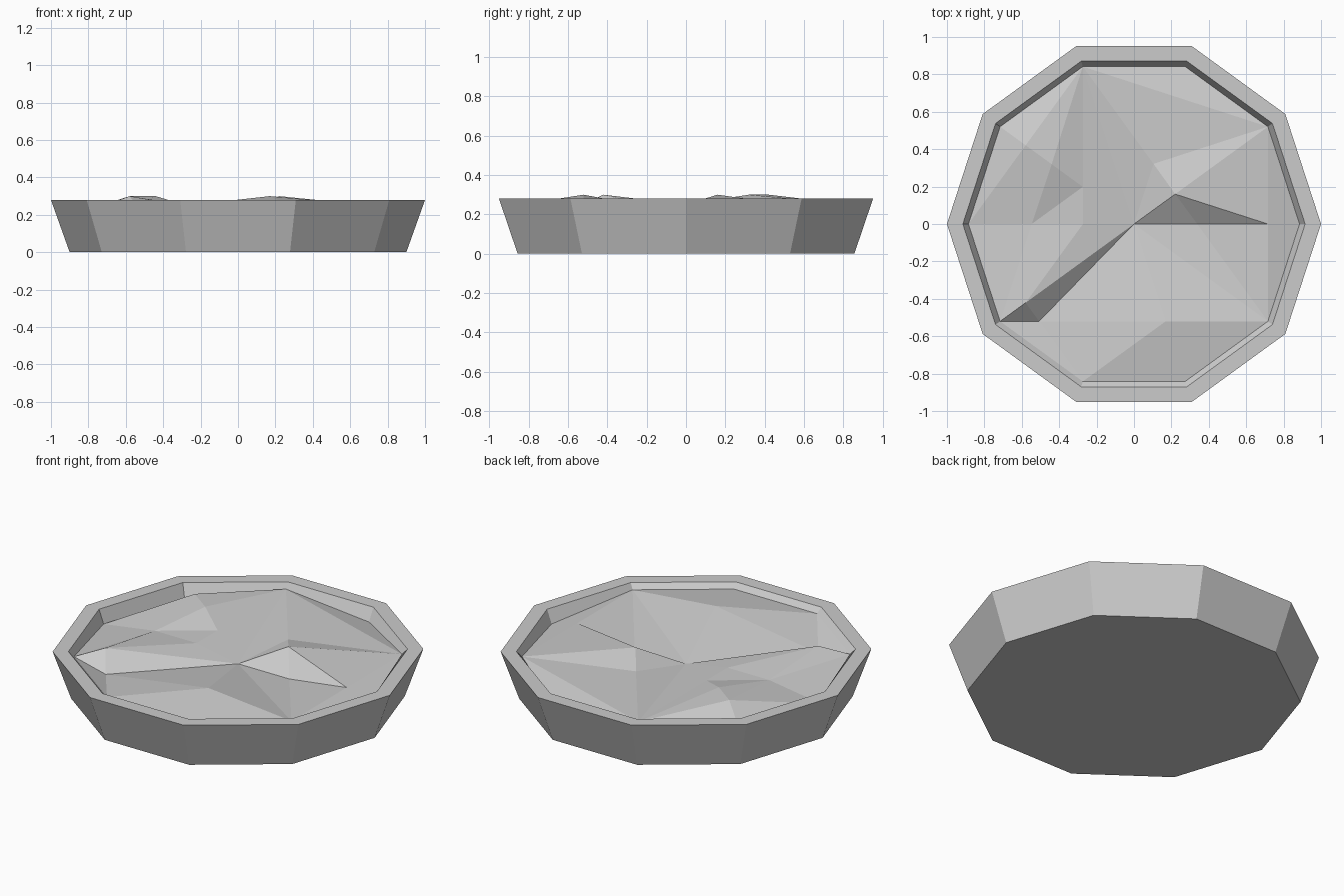
import bpy
import math
from mathutils import Vector
from mathutils.geometry import delaunay_2d_cdt

cube = bpy.data.objects.get("Cube")
if cube:
    bpy.data.objects.remove(cube, do_unlink=True)

SIDES = 10
FILL_RADIUS = 0.885
LOW, MID, HIGH = 0.20, 0.25, 0.30

stone = bpy.data.materials.new("light grey")
stone.use_nodes = True
grey = (0.6, 0.6, 0.6, 1)
stone.diffuse_color = grey
stone.node_tree.nodes["Principled BSDF"].inputs["Base Color"].default_value = grey


def polar(radius, step, z):
    angle = math.tau * step / SIDES
    return Vector((radius * math.cos(angle), radius * math.sin(angle), z))


def make_object(name, verts, faces):
    mesh = bpy.data.meshes.new(name)
    mesh.from_pydata(verts, [], faces)
    mesh.materials.append(stone)
    mesh.update()
    obj = bpy.data.objects.new(name, mesh)
    bpy.context.collection.objects.link(obj)
    return obj


# Heights of the fill where it meets the wall, counter-clockwise from +x
edge_heights = [LOW, MID, LOW, MID, LOW, LOW, MID, MID, MID, MID]
fill_ring = [polar(FILL_RADIUS, i, z) for i, z in enumerate(edge_heights)]

# Basin: rings run from the base up the outside, over the rim and down inside
rings = [[polar(r, i, z) for i in range(SIDES)]
         for r, z in ((0.9, 0), (1, 0.28), (0.915, 0.28))] + [fill_ring]
basin_verts = [v for ring in rings for v in ring]
basin_faces = [tuple(reversed(range(SIDES)))]
for level in range(len(rings) - 1):
    a, b = level * SIDES, (level + 1) * SIDES
    for i in range(SIDES):
        j = (i + 1) % SIDES
        basin_faces.append((a + i, a + j, b + j, b + i))
make_object("basin", basin_verts, basin_faces)

# Faceted fill: peaks and dips inside the ring
points = {f"r{i}": v for i, v in enumerate(fill_ring)}
points.update({
    "centre": Vector((0, 0, LOW)),
    "east_peak": polar(0.272, 1, HIGH),
    "north_slope": polar(0.338, 2, MID),
    "east_dip": polar(0.338, 0, LOW),
    "east_edge": polar(0.716, 0, MID),
    "northwest_peak": polar(0.716, 4, HIGH),
    "northwest_ridge": polar(0.544, 4, HIGH),
    "northwest_slope": polar(0.338, 4, MID),
    "west_slope": polar(0.547, 5, MID),
    "west_inner": polar(0.273, 5, MID),
    "southwest_peak": polar(0.716, 6, HIGH),
    "southwest_dip": Vector((-0.507, -0.52, LOW)),
    "south_peak": Vector((0.17, -0.52, HIGH)),
})

# Creases, each a chain of points
creases = [
    "r3 north_slope east_peak east_dip r9",
    "centre east_peak r1 north_slope",
    "r3 centre",
    "r3 r1 east_edge r9",
    "centre east_dip east_edge r0",
    "east_peak east_edge",
    "r3 northwest_peak r5",
    "r3 northwest_ridge west_slope r6",
    "r3 northwest_slope west_inner",
    "centre northwest_slope northwest_ridge northwest_peak r4",
    "centre west_inner west_slope r5",
    "centre southwest_peak r6",
    "r5 southwest_peak southwest_dip r7",
    "west_slope southwest_peak",
    "centre southwest_dip r6",
    "southwest_dip south_peak r9",
    "r7 south_peak centre r9",
]
names = list(points)
edges = [(i, (i + 1) % SIDES) for i in range(SIDES)]
for chain in creases:
    stops = [names.index(n) for n in chain.split()]
    edges += list(zip(stops, stops[1:]))
flat = [points[n].xy for n in names]
out_verts, _, out_faces, origin, _, _ = delaunay_2d_cdt(flat, edges, [], 0, 1e-4)
fill_verts = []
for v, src in zip(out_verts, origin):
    z = points[names[src[0]]].z if src else MID
    fill_verts.append((v.x, v.y, z))
make_object("rippled_fill", fill_verts, out_faces)
